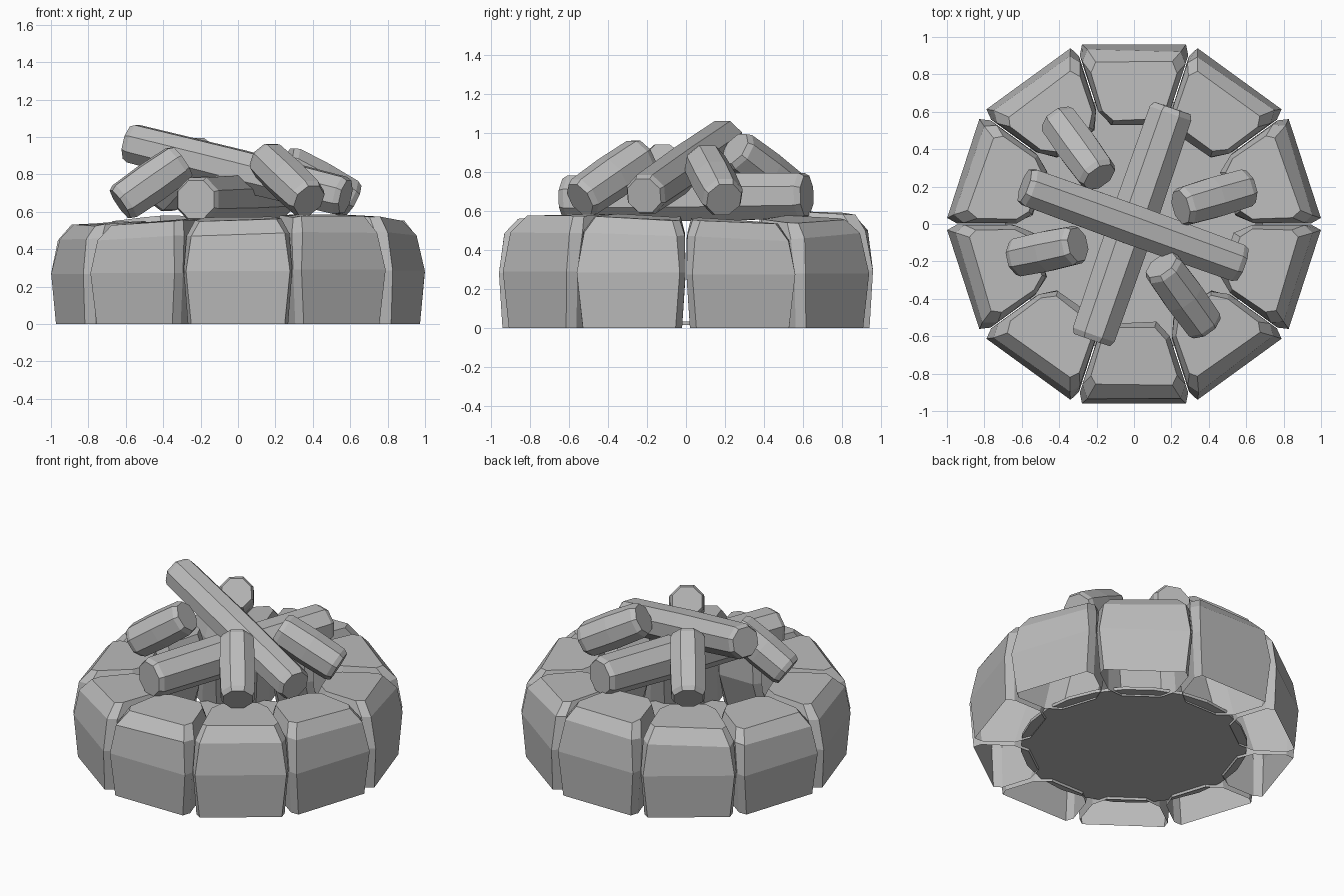
import bpy, bmesh, math, random
from mathutils import Vector, Matrix

random.seed(4)
if "Cube" in bpy.data.objects:
    bpy.data.objects.remove(bpy.data.objects["Cube"])

grey = bpy.data.materials.new("plain_grey")
grey.use_nodes = True
grey.diffuse_color = (0.5, 0.5, 0.5, 1)
bsdf = next(n for n in grey.node_tree.nodes if n.type == 'BSDF_PRINCIPLED')
bsdf.inputs["Base Color"].default_value = grey.diffuse_color


def finish(bm, name):
    mesh = bpy.data.meshes.new(name)
    bm.to_mesh(mesh)
    bm.free()
    mesh.materials.append(grey)
    obj = bpy.data.objects.new(name, mesh)
    bpy.context.collection.objects.link(obj)


def loft(bm, rings, cap_start):
    """Skin a list of equal-length point rings and close the last one."""
    loops = [[bm.verts.new(p) for p in ring] for ring in rings]
    n = len(loops[0])
    for a, b in zip(loops, loops[1:]):
        for i in range(n):
            j = (i + 1) % n
            bm.faces.new((a[i], a[j], b[j], b[i]))
    if cap_start:
        bm.faces.new(loops[0][::-1])
    bm.faces.new(loops[-1])
    bmesh.ops.recalc_face_normals(bm, faces=bm.faces)


# Stone cross-sections: height factor, then (radius, half width) from outside in
STONE_LEVELS = [
    (0.0, [(0.942, 0.25), (0.89, 0.268), (0.70, 0.205), (0.63, 0.12)]),
    (0.5, [(0.96, 0.278), (0.90, 0.29), (0.62, 0.198), (0.53, 0.125)]),
    (0.86, [(0.935, 0.25), (0.87, 0.275), (0.61, 0.19), (0.535, 0.12)]),
    (1.0, [(0.87, 0.205), (0.82, 0.23), (0.62, 0.17), (0.565, 0.11)]),
]


def stone(index, height, tilt):
    turn = Matrix.Rotation(math.radians(18 + 36 * index), 3, 'Z')
    rings = []
    for level, half in STONE_LEVELS:
        ring = []
        for r, w in half + [(r, -w) for r, w in reversed(half)]:
            z = height * level
            if level > 0.6:
                z += tilt * w + 0.05 * (0.75 - r) + random.uniform(-0.008, 0.004)
                r -= random.uniform(0, 0.015)
            ring.append(turn @ Vector((r, w, z)))
        rings.append(ring)
    bm = bmesh.new()
    loft(bm, rings, False)          # stones are open underneath
    finish(bm, f"ring_stone_{index + 1}")


STONES = [(0.55, -0.05), (0.56, 0.05), (0.592, 0), (0.57, -0.04), (0.54, 0),
          (0.535, 0), (0.545, 0.06), (0.565, 0.03), (0.58, 0), (0.57, -0.04)]
for i, (h, t) in enumerate(STONES):
    stone(i, h, t)

# Floor of the pit
bm = bmesh.new()
bmesh.ops.create_cone(bm, cap_ends=True, segments=24, radius1=0.69, radius2=0.69,
                      depth=0.02, matrix=Matrix.Translation((0, 0, 0.025)))
finish(bm, "pit_floor")


def log(name, start, end, radius=0.113, sides=8):
    start, end = Vector(start), Vector(end)
    axis = end - start
    length = axis.length
    turn = axis.to_track_quat('Z', 'Y')
    chamfer = 0.03
    rings = []
    for along, scale in ((0, 0.85), (chamfer, 0.98), (length / 2, 1.03),
                         (length - chamfer, 0.98), (length, 0.85)):
        ring = []
        for k in range(sides):
            a = 2 * math.pi * (k + 0.5) / sides
            p = Vector((math.cos(a), math.sin(a), 0)) * radius * scale
            ring.append(start + turn @ (p + Vector((0, 0, along))))
        rings.append(ring)
    bm = bmesh.new()
    loft(bm, rings, True)
    finish(bm, name)


# Two long crossed logs and four short ones leaning inward
log("top_long_log", (-0.585, 0.205, 0.97), (0.575, -0.215, 0.68), 0.113)
log("lower_long_log", (-0.225, -0.62, 0.665), (0.205, 0.62, 0.68), 0.13)
log("back_right_log", (-0.41, 0.56, 0.68), (-0.185, 0.25, 0.92))
log("front_right_log", (-0.63, -0.18, 0.64), (-0.30, -0.11, 0.87))
log("back_left_log", (0.61, 0.195, 0.66), (0.25, 0.09, 0.86))
log("front_left_log", (0.38, -0.545, 0.66), (0.145, -0.22, 0.885))
